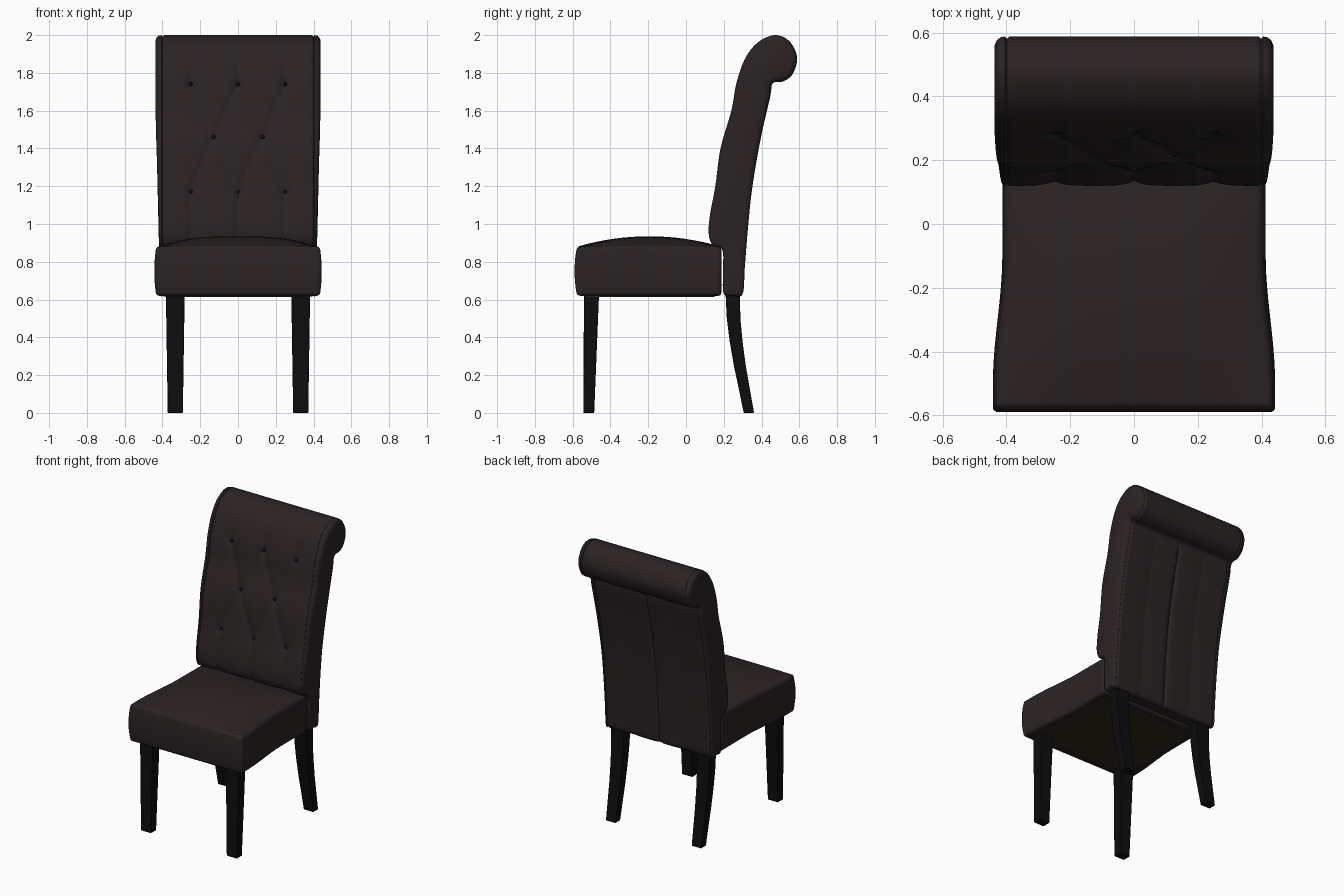
import bpy, bmesh, math
from mathutils import Vector
from mathutils.geometry import intersect_point_line

if "Cube" in bpy.data.objects:
    bpy.data.objects.remove(bpy.data.objects["Cube"])


def material(name, rgb):
    m = bpy.data.materials.new(name)
    m.use_nodes = True
    m.diffuse_color = (*rgb, 1)
    bsdf = m.node_tree.nodes["Principled BSDF"]
    bsdf.inputs["Base Color"].default_value = (*rgb, 1)
    bsdf.inputs["Roughness"].default_value = 0.8
    return m


LEATHER = material("dark brown leather", (0.024, 0.0165, 0.017))
BLACK = material("black wood", (0.004, 0.004, 0.004))
LINING = material("olive lining", (0.03, 0.022, 0.01))


def finish(bm, name, mat, bevel=0, angle=40):
    bmesh.ops.recalc_face_normals(bm, faces=bm.faces)
    mesh = bpy.data.meshes.new(name)
    bm.to_mesh(mesh)
    bm.free()
    ob = bpy.data.objects.new(name, mesh)
    bpy.context.collection.objects.link(ob)
    mesh.materials.append(mat)
    if bevel:
        b = ob.modifiers.new("Soft edges", "BEVEL")
        b.width, b.segments = bevel, 4
        b.limit_method, b.angle_limit = "ANGLE", math.radians(55)
    bpy.ops.object.select_all(action="DESELECT")
    ob.select_set(True)
    bpy.context.view_layer.objects.active = ob
    bpy.ops.object.shade_smooth_by_angle(angle=math.radians(angle))
    return ob


def smooth(a, b, v):
    t = min(1, max(0, (v - a) / (b - a)))
    return t * t * (3 - 2 * t)


def loft(bm, rings):
    rows = [[bm.verts.new(p) for p in ring] for ring in rings]
    n = len(rows[0])
    for a, b in zip(rows, rows[1:]):
        for i in range(n):
            j = (i + 1) % n
            bm.faces.new((a[i], a[j], b[j], b[i]))
    bm.faces.new(rows[0])
    bm.faces.new(rows[-1])


# Backrest side profile (y, z): up the front, over the roll, down the back
PROFILE = [(.2, .63), (.195, .74), (.193, .86), (.14, .89), (.12, .95), (.127, 1.05),
           (.155, 1.2), (.183, 1.4), (.24, 1.6), (.268, 1.75), (.315, 1.88), (.385, 1.965),
           (.475, 2.0), (.55, 1.965), (.588, 1.88), (.565, 1.795), (.515, 1.755), (.46, 1.745),
           (.445, 1.67), (.395, 1.45), (.352, 1.2), (.33, 1.0), (.312, .78), (.3, .63),
           (.25, .622)]


def spline(points, steps):
    out, n = [], len(points)
    for i in range(n):
        a, b, c, d = (Vector(points[(i + k) % n]) for k in (-1, 0, 1, 2))
        for s in range(steps):
            t = s / steps
            out.append(b + (c - a) * t / 2 + (a * 2 - b * 5 + c * 4 - d) * t * t / 2
                       + (b * 3 - a - c * 3 + d) * t ** 3 / 2)
    return out


outline = spline(PROFILE, 8)
count = len(outline)
inward = []
for i in range(count):
    t = (outline[(i + 4) % count] - outline[i - 4]).normalized()
    inward.append(Vector((t.y, -t.x)))

# Tufting: buttons in three rows joined by diamond pleats
HIGH, MID, LOW = 1.74, 1.46, 1.17
buttons = [(x, z) for z in (HIGH, LOW) for x in (-.25, 0, .25)] + [(-.13, MID), (.13, MID)]
pleats = []
for x in (-.25, 0, .25):
    pleats += [((x, LOW), (x, .9)), ((x, HIGH), (x, 1.9))]
    for m in (-.13, .13):
        if abs(x - m) < .2:
            pleats += [((x, HIGH), (m, MID)), ((x, LOW), (m, MID))]


def segment_distance(p, a, b):
    a, b = Vector(a), Vector(b)
    near, t = intersect_point_line(p, a, b)
    return (p - a.lerp(b, min(1, max(0, t)))).length


def dent(x, z, normal):
    if normal.x > 0.3 and z > .88:
        p = Vector((x, z))
        pleat = min(segment_distance(p, a, b) for a, b in pleats)
        knob = min((p - Vector(b)).length for b in buttons)
        fade = 1 - smooth(1.78, 1.93, z)
        return fade * (.016 * math.exp(-pleat / .028) + .012 * math.exp(-(knob / .025) ** 2))
    if normal.x < -0.3 and z < 1.72:
        return (.012 * math.exp(-abs(x) / .012) + .005 * math.exp(-abs(abs(x) - .2) / .04))
    return 0


def back_ring(x, inset=0, puff=0):
    ring = []
    for p, n in zip(outline, inward):
        q = p + n * (inset + dent(x, p.y, n))
        bulge = .014 + .018 * smooth(.9, 1.7, p.y)
        ring.append((x + math.copysign(puff * bulge, x), q.x, q.y))
    return ring


# Backrest: seam groove and padded side panels at both ends
half = 32
core = [back_ring(.392 * i / half) for i in range(-half, half + 1)]
SIDE = [(.399, .007, 0), (.405, 0, 0), (.405, .003, .45), (.405, .012, .8), (.405, .028, 1)]
left_end = [back_ring(x, inset, puff) for x, inset, puff in SIDE]
right_end = [back_ring(-x, inset, puff) for x, inset, puff in reversed(SIDE)]
bm = bmesh.new()
loft(bm, right_end + core + left_end)
finish(bm, "backrest", LEATHER, angle=50)

# Tuft buttons
bm = bmesh.new()
for x, z in buttons:
    i = min(range(count // 2), key=lambda k: abs(outline[k].y - z))
    at = outline[i] + inward[i] * .024
    new = bmesh.ops.create_uvsphere(bm, u_segments=12, v_segments=8, radius=.011)["verts"]
    for v in new:
        v.co = Vector((v.co.x + x, v.co.y * .6 + at.x, v.co.z + z))
finish(bm, "tuft_buttons", BLACK)


# Seat cushion: crowned top, slightly swollen sides, wider at the front
def seat_half_width(y):
    return .403 + .03 * smooth(-.1, -.5, y) if y < -.1 else .403


bm = bmesh.new()
bmesh.ops.create_cube(bm, size=2)
bmesh.ops.subdivide_edges(bm, edges=bm.edges, cuts=15, use_grid_fill=True)
for v in bm.verts:
    u, w, h = v.co
    y = -.195 + .382 * w
    swell = .01 * (1 - h * h)
    width = .403 + .03 * (1 - smooth(-.5, -.1, y))
    z = .75 + .13 * h
    if h > 0:
        z += .055 * h * (1 - abs(u) ** 3) * (1 - w * w)
    front = swell * 1.3 * max(0, -w) ** 3
    v.co = (u * (width + swell), y - front, z)
finish(bm, "seat_cushion", LEATHER, bevel=.022, angle=35)

# Lining under the seat
bm = bmesh.new()
bmesh.ops.create_cube(bm, size=1)
for v in bm.verts:
    front = v.co.y < 0
    v.co = (math.copysign(.385 if front else .36, v.co.x), -.53 if front else .15,
            .618 + .008 * v.co.z)
finish(bm, "seat_lining", LINING)

# Legs: square sections (z, centre y, depth, width)
FRONT = [(0, -.515, .058, .08), (.64, -.5, .08, .1)]
REAR = [(0, .333, .055, .075), (.12, .31, .058, .08), (.25, .285, .063, .085),
        (.38, .265, .068, .09), (.5, .252, .072, .095), (.64, .247, .076, .1)]
for label, sections in (("front", FRONT), ("rear", REAR)):
    for side, sign in (("left", 1), ("right", -1)):
        bm = bmesh.new()
        loft(bm, [[(sign * .332 + a * w / 2, y + b * d / 2, z)
                   for a, b in ((-1, -1), (1, -1), (1, 1), (-1, 1))]
                  for z, y, d, w in sections])
        finish(bm, f"{label}_leg_{side}", BLACK, bevel=.004, angle=30)
